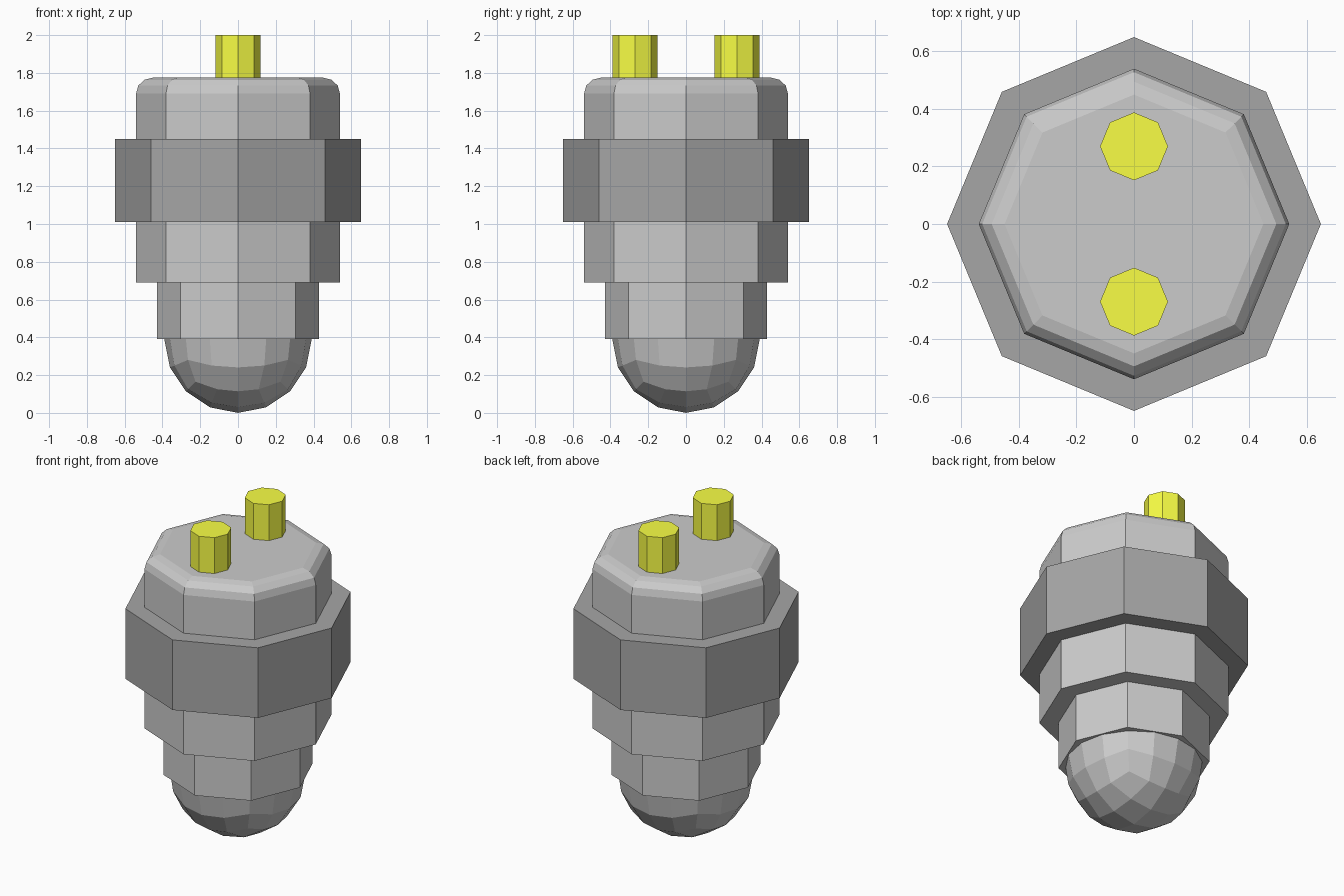
import bpy, bmesh, math

if "Cube" in bpy.data.objects:
    bpy.data.objects.remove(bpy.data.objects["Cube"])


def material(name, rgb):
    m = bpy.data.materials.new(name)
    m.diffuse_color = (*rgb, 1)
    m.use_nodes = True
    m.node_tree.nodes["Principled BSDF"].inputs["Base Color"].default_value = m.diffuse_color
    return m


def finish(name, bm, mat=None):
    bmesh.ops.recalc_face_normals(bm, faces=bm.faces)
    mesh = bpy.data.meshes.new(name)
    bm.to_mesh(mesh)
    bm.free()
    obj = bpy.data.objects.new(name, mesh)
    bpy.context.collection.objects.link(obj)
    if mat:
        mesh.materials.append(mat)
    return obj


def octagon_solid(name, profile, y=0, mat=None):
    """Capped eight-sided solid from (radius, height) pairs."""
    bm = bmesh.new()
    rings = []
    for r, z in profile:
        rings.append([bm.verts.new((r * math.cos(i * math.pi / 4),
                                    y + r * math.sin(i * math.pi / 4), z))
                      for i in range(8)])
    for a, b in zip(rings, rings[1:]):
        for i in range(8):
            j = (i + 1) % 8
            bm.faces.new((a[i], a[j], b[j], b[i]))
    bm.faces.new(rings[0])
    bm.faces.new(rings[-1])
    return finish(name, bm, mat)


dark = material("dark_grey", (0.38, 0.38, 0.38))
yellow = material("yellow", (0.95, 1.0, 0.06))

# Main housing with a rounded top rim
rim = [(0.45 + 0.09 * math.cos(a), 1.69 + 0.085 * math.sin(a))
       for a in (i * math.pi / 6 for i in range(4))]
octagon_solid("housing", [(0.54, 0.69)] + rim)

# Stepped neck and dark collar
octagon_solid("lower_neck", [(0.43, 0.39), (0.43, 0.69)])
octagon_solid("collar", [(0.65, 1.01), (0.65, 1.45)], mat=dark)

# Two terminal pins
for side, y in (("front", -0.27), ("back", 0.27)):
    octagon_solid(side + "_pin", [(0.118, 1.76), (0.118, 2.0)], y, yellow)

# Rounded tip: lower half of a sphere made from a subdivided cube
bm = bmesh.new()
bmesh.ops.create_cube(bm, size=2)
bmesh.ops.subdivide_edges(bm, edges=bm.edges[:], cuts=3, use_grid_fill=True)
for v in bm.verts:
    v.co = [math.tan(c * math.pi / 4) for c in v.co]
    v.co = v.co.normalized() * 0.39
    v.co.z += 0.39
upper = [f for f in bm.faces if f.calc_center_median().z > 0.39]
bmesh.ops.delete(bm, geom=upper, context='FACES')
finish("rounded_tip", bm)
